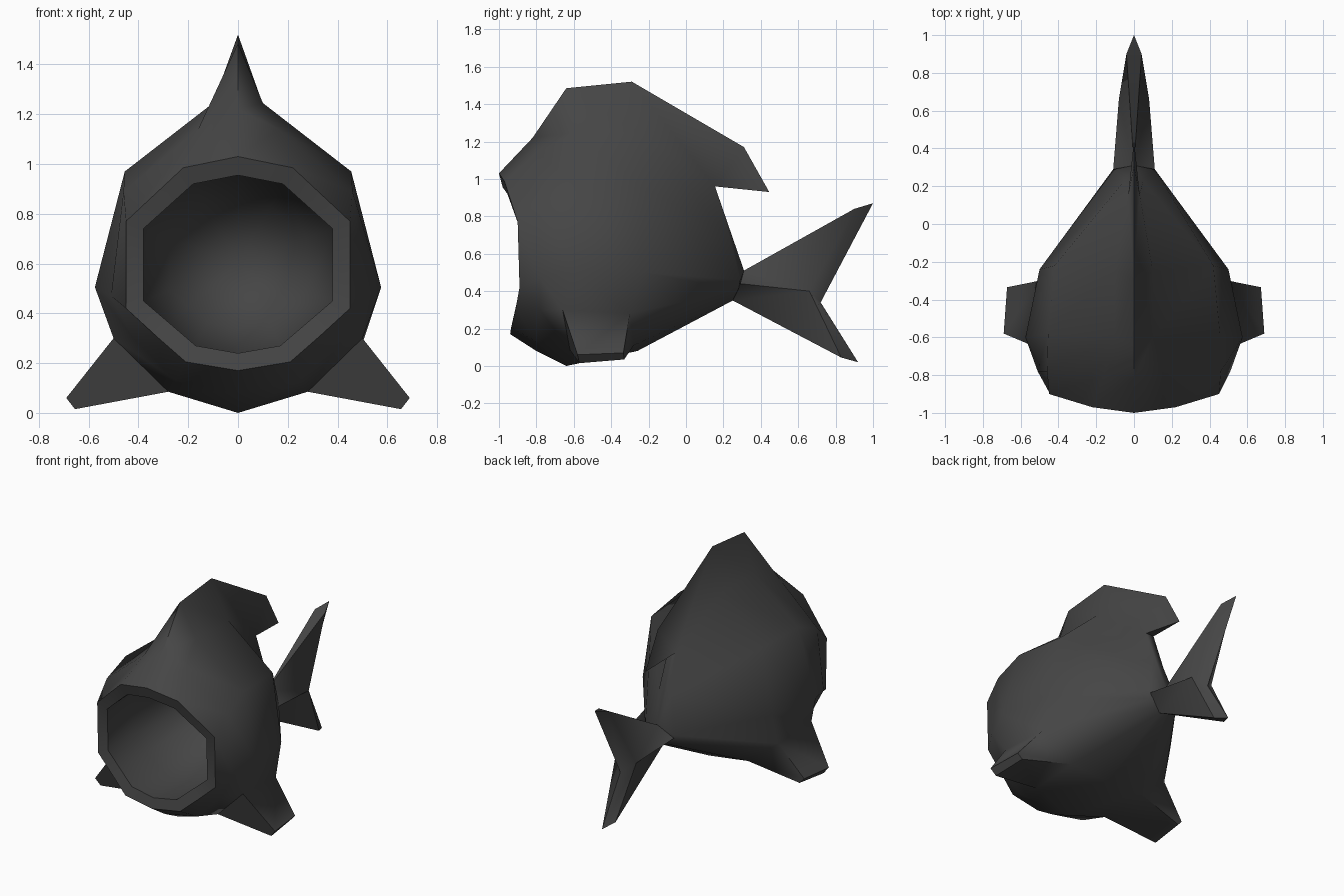
import bpy, bmesh, math
from mathutils import Vector

cube = bpy.data.objects.get("Cube")
if cube:
    bpy.data.objects.remove(cube, do_unlink=True)

mat = bpy.data.materials.new("dark grey")
mat.use_nodes = True
grey = (0.06, 0.06, 0.06, 1)
mat.diffuse_color = grey
mat.node_tree.nodes["Principled BSDF"].inputs["Base Color"].default_value = grey


def ring(bm, half):
    """Full closed ring from its +x half, listed top to bottom."""
    pts = half + [(-x, y, z) for x, y, z in half[-2:0:-1]]
    return [bm.verts.new(p) for p in pts]


def bridge(bm, a, b, skip=()):
    n = len(a)
    for i in range(n):
        if i not in skip:
            j = (i + 1) % n
            bm.faces.new((a[i], a[j], b[j], b[i]))


def finish(bm, name):
    bmesh.ops.recalc_face_normals(bm, faces=bm.faces[:])
    me = bpy.data.meshes.new(name)
    bm.to_mesh(me)
    bm.free()
    me.materials.append(mat)
    ob = bpy.data.objects.new(name, me)
    bpy.context.collection.objects.link(ob)
    bpy.ops.object.select_all(action='DESELECT')
    ob.select_set(True)
    bpy.context.view_layer.objects.active = ob
    bpy.ops.object.shade_smooth_by_angle(angle=math.radians(55))
    return ob


# Body sections from lips to tail root
lip_outer = [(0, -1, 1.03), (.22, -.97, .985), (.45, -.9, .77), (.45, -.89, .42),
             (.33, -.91, .31), (.21, -.935, .205), (0, -.94, .17)]
lip_inner = [(0, -.98, .955), (.18, -.955, .92), (.38, -.89, .74), (.38, -.88, .45),
             (.275, -.9, .36), (.17, -.92, .27), (0, -.925, .24)]
cheek = [(0, -.82, 1.22), (.16, -.8, 1.14), (.46, -.78, .89), (.51, -.78, .47),
         (.42, -.78, .3), (.25, -.8, .13), (0, -.8, .08)]
chest = [(0, -.64, 1.485), (.1, -.6, 1.245), (.455, -.58, .97), (.575, -.6, .505),
         (.5, -.66, .3), (.28, -.62, .085), (0, -.64, 0)]
waist = [(0, -.29, 1.52), (.1, -.25, 1.24), (.42, -.22, .95), (.5, -.24, .5),
         (.5, -.3, .28), (.28, -.28, .11), (0, -.26, .08)]
rump = [(0, .15, .965), (.03, .155, .96), (.05, .23, .7), (.11, .29, .46),
        (.09, .28, .41), (.05, .26, .37), (0, .25, .35)]

bm = bmesh.new()
inner, outer, r1, r2, r3, r4 = [ring(bm, h) for h in
                               (lip_inner, lip_outer, cheek, chest, waist, rump)]
bridge(bm, inner, outer)
bridge(bm, outer, r1)
bridge(bm, r1, r2)
bridge(bm, r2, r3, skip=(4, 7))      # openings for the side fins
bridge(bm, r3, r4, skip=(0, 11))     # opening for the back fin
spine = bm.verts.new((0, .31, .51))
for i in range(12):
    bm.faces.new((r4[i], r4[(i + 1) % 12], spine))

# Trailing part of the back fin
ridge = bm.verts.new((0, .31, 1.17))
point = bm.verts.new((0, .445, .93))
for k in (1, 11):
    bm.faces.new((r3[0], ridge, r4[k], r3[k]))
    bm.faces.new((ridge, point, r4[k]))
    bm.faces.new((point, r4[0], r4[k]))

# Side fins drawn out of the openings
for s, up, low in ((1, 4, 5), (-1, 8, 7)):
    root = [r2[up], r2[low], r3[low], r3[up]]
    tip = [bm.verts.new((s * x, y, z)) for x, y, z in
           ((.69, -.58, .06), (.655, -.57, .015), (.64, -.33, .035), (.672, -.335, .07))]
    bridge(bm, root, tip)
    bm.faces.new(tip)

# Hollow mouth
prev = inner
for scale, y in ((1.03, -.6), (.72, -.2)):
    nxt = ring(bm, [(x * scale, y, .6 + (z - .6) * scale) for x, _, z in lip_inner])
    bridge(bm, prev, nxt)
    prev = nxt
throat = bm.verts.new((0, -.03, .6))
for i in range(12):
    bm.faces.new((prev[i], prev[(i + 1) % 12], throat))
finish(bm, "body")

# Forked tail
bm = bmesh.new()
V = lambda x, y, z: bm.verts.new((x, y, z))
top, bottom = V(0, .31, .51), V(0, .25, .35)
tip_up, notch, tip_low = V(0, 1, .87), V(0, .72, .34), V(0, .92, .02)
sides = []
for s in (1, -1):
    root, mid = V(s * .11, .29, .44), V(s * .08, .66, .4)
    up, low = V(s * .04, .9, .84), V(s * .04, .83, .045)
    for f in ((top, up, mid), (top, mid, root), (root, mid, bottom), (bottom, mid, low),
              (up, tip_up, notch, mid), (mid, notch, tip_low, low)):
        bm.faces.new(f)
    sides.append((root, up, low))
(ra, ua, la), (rb, ub, lb) = sides
for f in ((top, ua, ub), (bottom, la, lb), (ua, ub, tip_up), (la, lb, tip_low),
          (top, ra, bottom, rb)):
    bm.faces.new(f)
finish(bm, "tail")
